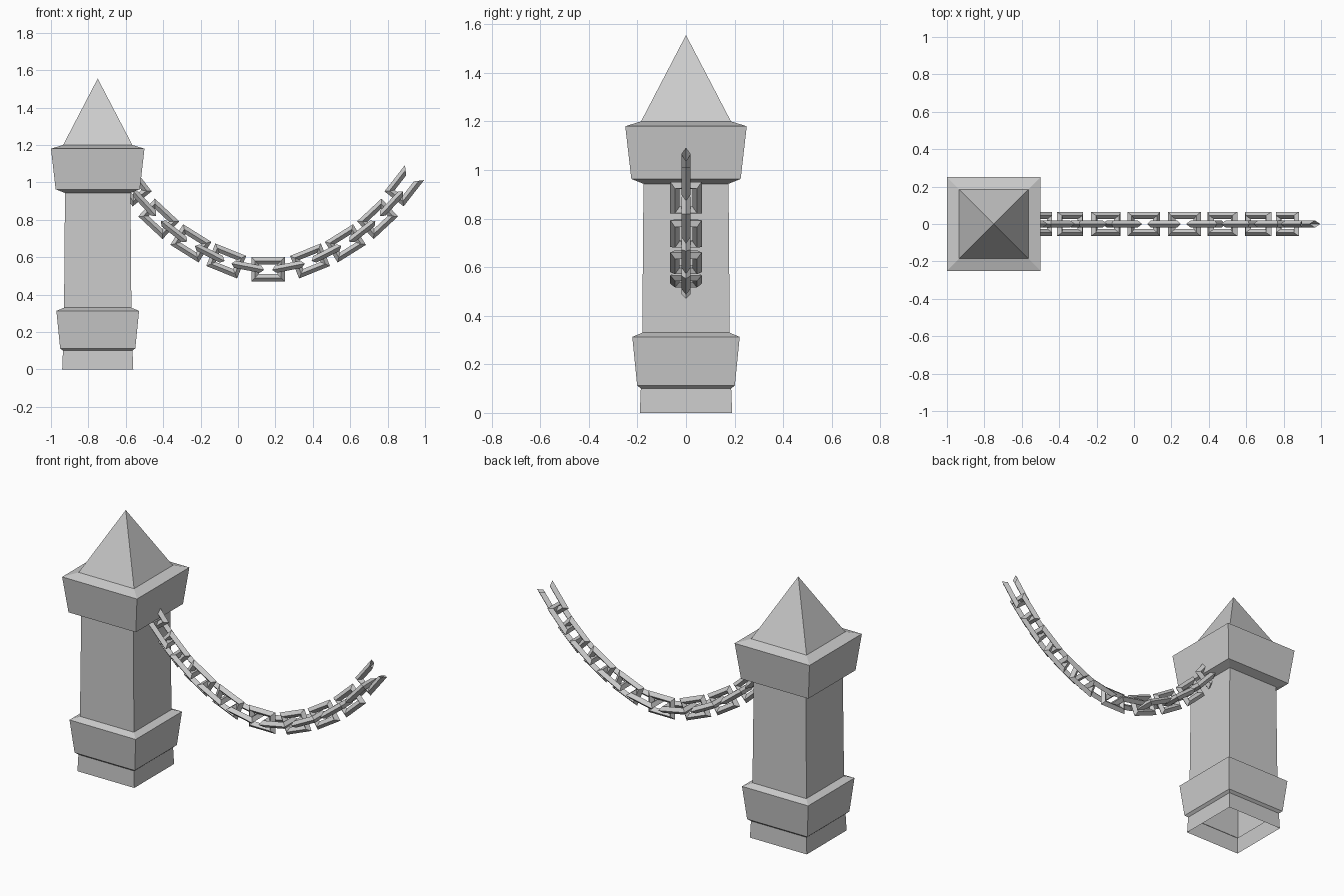
import bpy, bmesh
from math import radians
from mathutils import Matrix

if "Cube" in bpy.data.objects:
    bpy.data.objects.remove(bpy.data.objects["Cube"])

CX = 0.161        # middle of the chain
L, W, R = 0.178, 0.13, 0.0195   # link length, width, bar half thickness


def finish(bm, name):
    bmesh.ops.recalc_face_normals(bm, faces=bm.faces)
    mesh = bpy.data.meshes.new(name)
    bm.to_mesh(mesh)
    bm.free()
    obj = bpy.data.objects.new(name, mesh)
    bpy.context.collection.objects.link(obj)
    return obj


def square_post(name, profile, tip):
    """Square tower from (half width, height) steps, pointed top, open bottom."""
    bm = bmesh.new()
    rings = [[bm.verts.new((sx * h, sy * h, z))
              for sx, sy in ((-1, -1), (1, -1), (1, 1), (-1, 1))] for h, z in profile]
    for a, b in zip(rings, rings[1:]):
        for i in range(4):
            j = (i + 1) % 4
            bm.faces.new((a[i], a[j], b[j], b[i]))
    apex = bm.verts.new((0, 0, tip))
    for i in range(4):
        bm.faces.new((rings[-1][i], rings[-1][(i + 1) % 4], apex))
    return finish(bm, name)


def link(name, x, z, angle, flat, open_end=False):
    """Rectangular link with a diamond bar; an open link lacks its outer end."""
    bm = bmesh.new()
    rings = []
    for sx, sy in ((1, 1), (-1, 1), (-1, -1), (1, -1)):
        a, b = L / 2, W / 2
        section = ((0, 0), (R, R), (2 * R, 0), (R, -R))   # inset, offset
        rings.append([bm.verts.new((sx * (a - i), sy * (b - i), o)) for i, o in section])
    for k in range(3 if open_end else 4):
        p, q = rings[k], rings[(k + 1) % 4]
        for i in range(4):
            j = (i + 1) % 4
            bm.faces.new((p[i], p[j], q[j], q[i]))
    turn = Matrix.Rotation(-radians(angle), 4, 'Y')
    if not flat:
        turn = turn @ Matrix.Rotation(radians(90), 4, 'X')
    bmesh.ops.transform(bm, matrix=Matrix.Translation((x, 0, z)) @ turn, verts=bm.verts)
    return finish(bm, name)


# Post: foot, lower band, shaft, cap and pyramid
post = square_post("post", [
    (0.19, 0), (0.186, 0.10), (0.201, 0.113), (0.221, 0.313), (0.18, 0.33),
    (0.175, 0.943), (0.225, 0.963), (0.25, 1.18), (0.185, 1.20)], 1.555)
post.location.x = -0.75

# Chain: lowest link, then mirrored links (offset, height, slope, flat) up each side
link("chain_link_bottom", CX, 0.535, 0, False)
steps = [(0.109, 0.549, 11, True), (0.224, 0.58, 22, False),
         (0.312, 0.62, 27, True), (0.413, 0.674, 32, False),
         (0.503, 0.738, 38, True), (0.585, 0.805, 43, False),
         (0.66, 0.886, 47, True), (0.728, 0.982, 52, False)]
for n, (dx, z, slope, flat) in enumerate(steps):
    last = n == len(steps) - 1
    link(f"chain_link_right_{n + 1}", CX + dx, z, slope, flat, last)
    link(f"chain_link_left_{n + 1}", CX - dx, z, 180 - slope, flat, last)
